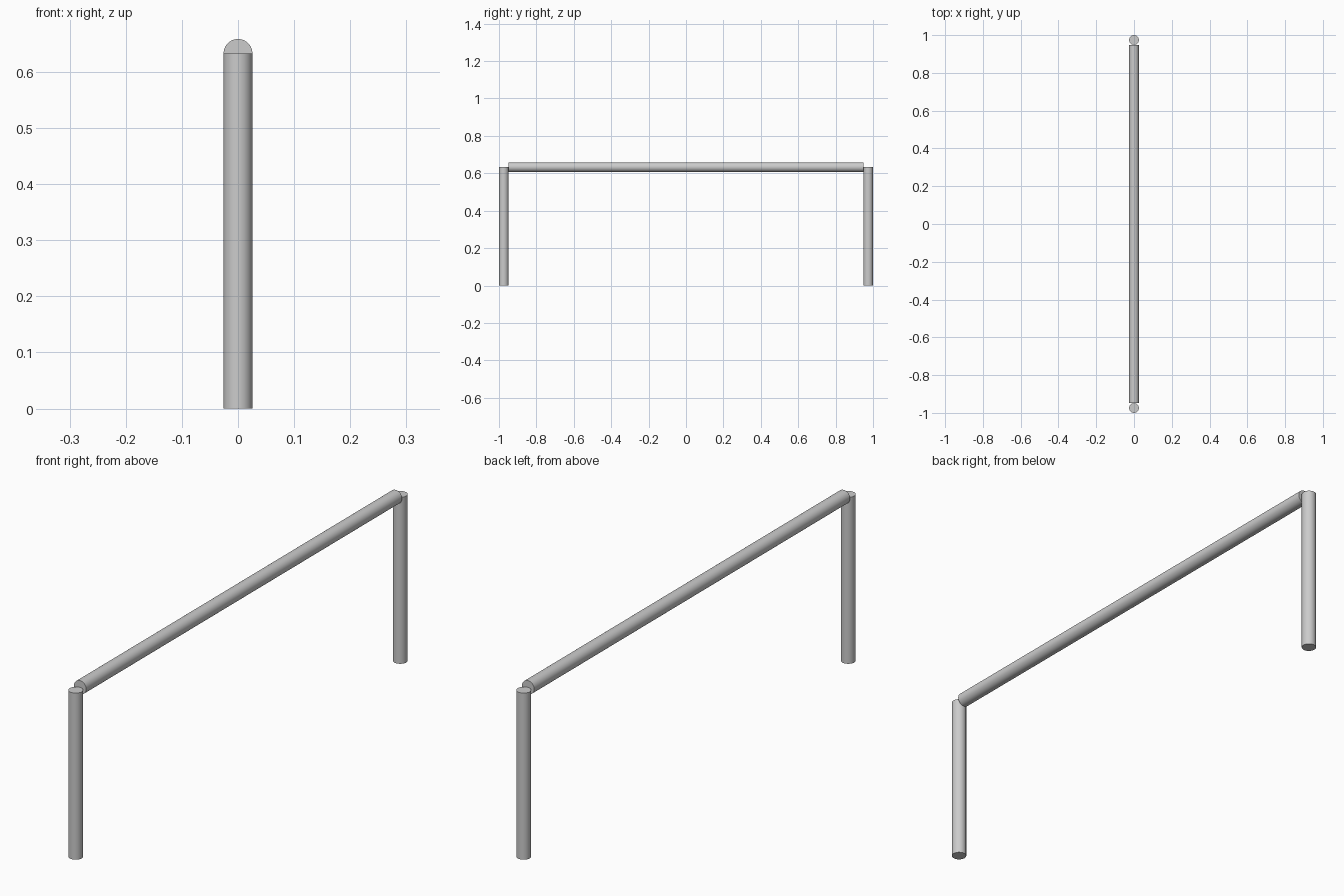
import bpy
import math

if "Cube" in bpy.data.objects:
    bpy.data.objects.remove(bpy.data.objects["Cube"])

R = 0.0257       # tube radius
POST_H = 0.633   # post height, also the rail axis height
POST_Y = 1.0 - R


def tube(name, length, location, rotation=(0, 0, 0)):
    bpy.ops.mesh.primitive_cylinder_add(vertices=48, radius=R, depth=length,
                                        location=location, rotation=rotation)
    ob = bpy.context.object
    ob.name = name
    bpy.ops.object.shade_smooth_by_angle(angle=math.radians(30))
    return ob


# Upright posts at each end
for name, side in (("front_post", -1), ("back_post", 1)):
    tube(name, POST_H, (0, side * POST_Y, POST_H / 2))

# Horizontal rail butting against the posts
tube("top_rail", 2 * (POST_Y - R), (0, 0, POST_H), (math.pi / 2, 0, 0))
